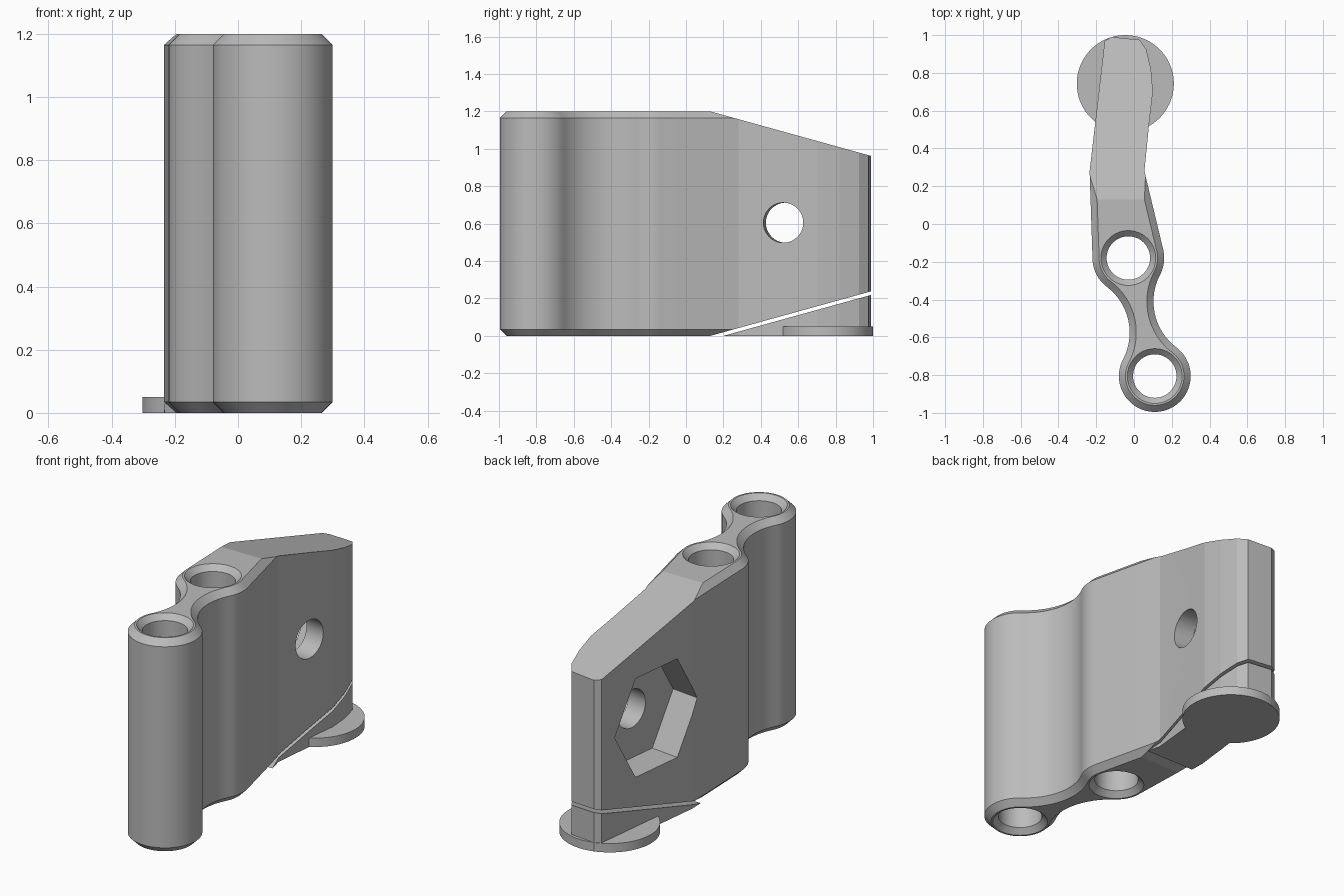
import bpy, bmesh, math
from mathutils import Matrix, Vector

cube = bpy.data.objects.get("Cube")
if cube:
    bpy.data.objects.remove(cube)

grey = bpy.data.materials.new("plain grey")
grey.use_nodes = True
grey.diffuse_color = (0.5, 0.5, 0.5, 1)
grey.node_tree.nodes["Principled BSDF"].inputs["Base Color"].default_value = (0.5, 0.5, 0.5, 1)

HEIGHT, CHAMFER, SLOPE = 1.2, 0.035, 0.277
NEAR, FAR = Vector((-0.03, -0.18)), Vector((0.11, -0.805))   # barrel centres
BARREL, BORE, SINK = 0.19, 0.115, 0.145


def make(name, bm):
    bmesh.ops.recalc_face_normals(bm, faces=bm.faces)
    mesh = bpy.data.meshes.new(name)
    bm.to_mesh(mesh)
    bm.free()
    mesh.materials.append(grey)
    obj = bpy.data.objects.new(name, mesh)
    bpy.context.collection.objects.link(obj)
    return obj


def arc(centre, radius, start, end, step=5):
    n = max(2, round(abs(end - start) / step))
    angles = [math.radians(start + (end - start) * i / n) for i in range(n + 1)]
    return [Vector((centre[0] + radius * math.cos(a), centre[1] + radius * math.sin(a))) for a in angles]


def inset(points, width):
    result = []
    for i, p in enumerate(points):
        d1 = (p - points[i - 1]).normalized()
        d2 = (points[(i + 1) % len(points)] - p).normalized()
        n1, n2 = Vector((-d1.y, d1.x)), Vector((-d2.y, d2.x))
        result.append(p + (n1 + n2) * width / (1 + n1.dot(n2)))
    return result


def loft(layers):
    """Closed solid through (outline, z) layers."""
    bm = bmesh.new()
    rings = [[bm.verts.new((p.x, p.y, z)) for p in pts] for pts, z in layers]
    for low, high in zip(rings, rings[1:]):
        for i in range(len(low)):
            bm.faces.new((low[i - 1], low[i], high[i], high[i - 1]))
    bm.faces.new(rings[0][::-1])
    bm.faces.new(rings[-1])
    return bm


def slice_off(bm, point, normal):
    """Remove everything on the normal's side and cap the cut."""
    cut = bmesh.ops.bisect_plane(bm, geom=bm.verts[:] + bm.edges[:] + bm.faces[:], dist=1e-5,
                                 plane_co=point, plane_no=normal, clear_outer=True)
    bmesh.ops.remove_doubles(bm, verts=bm.verts, dist=1e-5)
    bmesh.ops.holes_fill(bm, edges=[e for e in bm.edges if e.is_boundary], sides=0)


def prism(radius, depth, sides, matrix):
    bm = bmesh.new()
    bmesh.ops.create_cone(bm, cap_ends=True, segments=sides, radius1=radius, radius2=radius,
                          depth=depth, matrix=matrix)
    return bm


def subtract(target, name, bm):
    cutter = make(name, bm)
    mod = target.modifiers.new(name, 'BOOLEAN')
    mod.operation, mod.solver, mod.object = 'DIFFERENCE', 'EXACT', cutter
    bpy.context.view_layer.objects.active = target
    bpy.ops.object.modifier_apply(modifier=name)
    bpy.data.objects.remove(cutter)


def shade(obj):
    bpy.ops.object.select_all(action='DESELECT')
    obj.select_set(True)
    bpy.context.view_layer.objects.active = obj
    bpy.ops.object.shade_smooth_by_angle(angle=math.radians(7.5))


# Plan outline: two barrels, a waisted neck and a cranked plate
plate = [Vector(p) for p in ((0.055, 0.28), (0.08, 0.53), (0.1, 0.7), (0.09, 0.82), (0.065, 0.925),
                             (0.03, 0.975), (-0.12, 0.99), (-0.155, 0.97), (-0.235, 0.28))]
outline = (arc(FAR, BARREL, 152.1, 413.1)
           + arc((0.407, -0.41), 0.304, 233.1, 152.3)[1:-1]
           + arc(NEAR, BARREL, -27.8, 13)
           + plate
           + arc(NEAR, BARREL, 178, 233)
           + arc((-0.327, -0.575), 0.304, 53, -27.7)[1:-1])

# Chamfered body with sloping top and underside
small = inset(outline, CHAMFER)
bm = loft([(small, 0), (outline, CHAMFER), (outline, HEIGHT - CHAMFER), (small, HEIGHT)])
slice_off(bm, (0, 0.13, HEIGHT), (0, SLOPE, 1))
slice_off(bm, (0, 0.13, 0), (0, SLOPE, -1))
body = make("hinge_body", bm)

# Countersunk bores through both barrels
sink_depth = SINK - BORE
for i, c in enumerate((NEAR, FAR)):
    wide, narrow = [arc(c, r, 0, 360)[:-1] for r in (SINK, BORE)]
    subtract(body, f"bore_cutter_{i}", loft([
        (wide, -0.05), (wide, 0), (narrow, sink_depth),
        (narrow, HEIGHT - sink_depth), (wide, HEIGHT), (wide, HEIGHT + 0.05)]))

# Hexagonal pocket and bolt hole, square to the plate's side
side = (plate[-2] - plate[-1]).normalized()
axis = Vector((side.y, -side.x, 0))
along = Vector((side.x, side.y, 0))
up = Vector((0, 0, 1))
mouth = Vector((plate[-1].x, plate[-1].y, 0)) + along * 0.275 + up * 0.605


def facing(centre):
    m = Matrix((up, axis.cross(up), axis)).transposed().to_4x4()
    m.translation = centre
    return m


subtract(body, "hex_cutter", prism(0.32, 0.34, 6, facing(mouth)))
subtract(body, "bolt_cutter", prism(0.107, 0.8, 72, facing(mouth + axis * 0.2)))
shade(body)

# Print support wedge beneath the sloping underside
bm = loft([(outline, 0), (outline, 0.5)])
slice_off(bm, (0, 0.2, 0), (0, -SLOPE, 1))
slice_off(bm, (0, 0.2, 0), (0, -1, 0))
shade(make("support_wedge", bm))

# Round base pad
shade(make("base_pad", prism(0.257, 0.05, 72, Matrix.Translation((-0.046, 0.743, 0.025)))))
